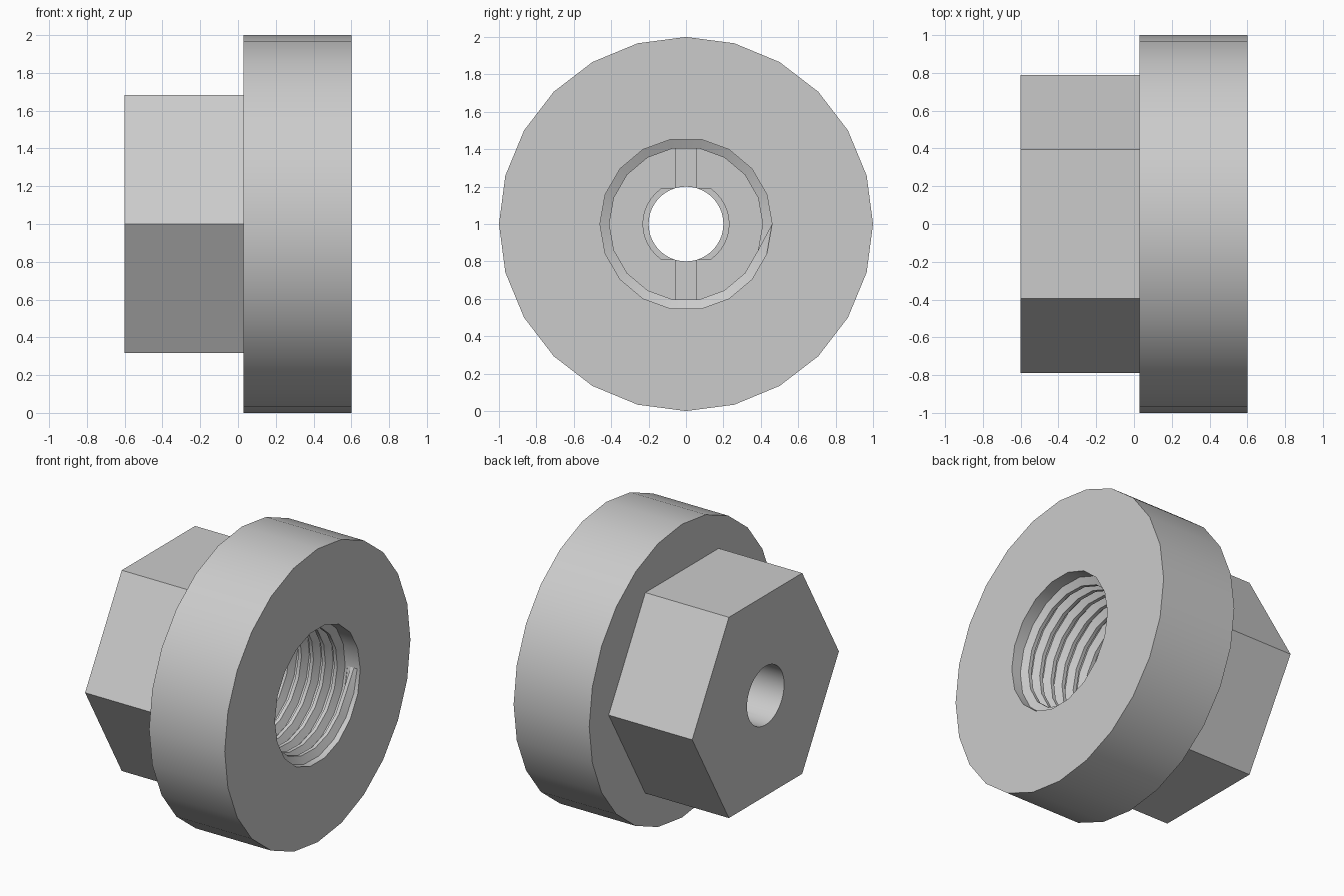
import bpy
import bmesh
from math import pi, sin, cos, radians

cube = bpy.data.objects.get("Cube")
if cube:
    bpy.data.objects.remove(cube, do_unlink=True)

steel = bpy.data.materials.new("plain_grey")
steel.use_nodes = True
grey = (0.6, 0.6, 0.6, 1)
steel.diffuse_color = grey
steel.node_tree.nodes["Principled BSDF"].inputs["Base Color"].default_value = grey

MID_Z = 1.0
FLANGE_BACK, FRONT, BACK = 0.03, 0.6, -0.6
FLOOR = -0.2            # bottom of the threaded bore
ROOT, CREST = 0.46, 0.41
SIDES = 18


def axial(name, sides, radius, x0, x1):
    """Prism along x with its first corner on +y."""
    bpy.ops.mesh.primitive_cylinder_add(
        vertices=sides, radius=radius, depth=x1 - x0,
        location=((x0 + x1) / 2, 0, MID_Z), rotation=(0, pi / 2, 0))
    ob = bpy.context.object
    ob.name = name
    bpy.ops.object.transform_apply(location=True, rotation=True, scale=True)
    return ob


def block(name, x0, x1, width, height):
    bpy.ops.mesh.primitive_cube_add(size=1, location=((x0 + x1) / 2, 0, MID_Z))
    ob = bpy.context.object
    ob.name = name
    ob.scale = (x1 - x0, width, height)
    bpy.ops.object.transform_apply(location=True, rotation=True, scale=True)
    return ob


def combine(target, other, operation):
    bpy.context.view_layer.objects.active = target
    mod = target.modifiers.new(operation.lower(), "BOOLEAN")
    mod.operation = operation
    mod.solver = "EXACT"
    mod.object = other
    bpy.ops.object.modifier_apply(modifier=mod.name)
    bpy.data.objects.remove(other, do_unlink=True)


def finish(ob, angle):
    bpy.ops.object.select_all(action="DESELECT")
    ob.select_set(True)
    bpy.context.view_layer.objects.active = ob
    bpy.ops.object.shade_smooth_by_angle(angle=radians(angle))
    ob.data.materials.clear()
    ob.data.materials.append(steel)


# Round flange joined to the hexagonal head
body = axial("flanged_hex_body", 24, 1.0, FLANGE_BACK, FRONT)
combine(body, axial("hex_head", 6, 0.79, BACK, FLANGE_BACK + 0.1), "UNION")

# Threaded bore, round through hole, flat-sided recess and driver slot
combine(body, axial("bore", SIDES, ROOT, FLOOR, FRONT + 0.1), "DIFFERENCE")
combine(body, axial("through_hole", 40, 0.2, BACK - 0.1, FLOOR + 0.1), "DIFFERENCE")
recess = axial("recess", 40, 0.23, FLOOR - 0.1, FLOOR + 0.1)
combine(recess, block("recess_flats", FLOOR - 0.2, FLOOR + 0.2, 1, 0.38), "INTERSECT")
combine(body, recess, "DIFFERENCE")
combine(body, block("slot", FLOOR - 0.05, FLOOR + 0.1, 0.11, 0.84), "DIFFERENCE")
finish(body, 25)

# Right-handed helical thread ridge, tapered at its start
PITCH = 0.09
START = FRONT - 0.06
steps = int((START - FLOOR - 0.04) / PITCH * SIDES)
section = [(0.036, ROOT), (0.012, CREST), (-0.012, CREST), (-0.036, ROOT)]
bm = bmesh.new()
rings = []
for i in range(steps + 1):
    angle = -2 * pi * i / SIDES
    x = START - PITCH * i / SIDES
    ring = []
    for dx, r in section:
        r = ROOT if i == 0 else r
        ring.append(bm.verts.new((x + dx, r * cos(angle), MID_Z + r * sin(angle))))
    rings.append(ring)
for a, b in zip(rings, rings[1:]):
    for k in range(len(section)):
        n = (k + 1) % len(section)
        bm.faces.new((a[k], a[n], b[n], b[k]))
bm.faces.new(rings[-1])
bmesh.ops.recalc_face_normals(bm, faces=bm.faces)
mesh = bpy.data.meshes.new("internal_thread")
bm.to_mesh(mesh)
bm.free()
thread = bpy.data.objects.new("internal_thread", mesh)
bpy.context.collection.objects.link(thread)
finish(thread, 25)
